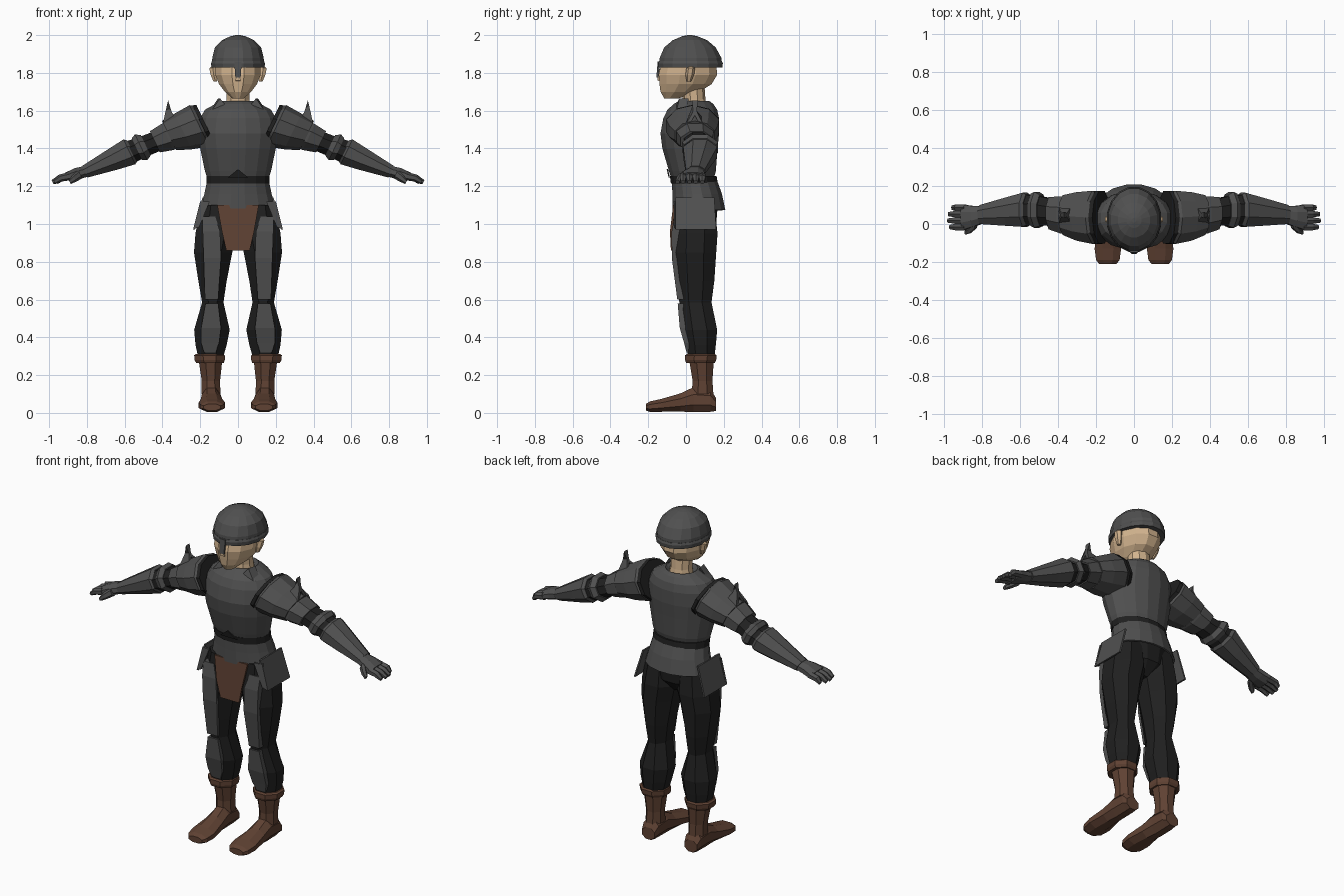
import bpy, bmesh, math
from mathutils import Vector


def material(name, rgb):
    m = bpy.data.materials.new(name)
    m.diffuse_color = (*rgb, 1)
    return m


STEEL = material("dark_steel", (0.08, 0.08, 0.08))
BLACK = material("black_cloth", (0.014, 0.014, 0.014))
LEATHER = material("brown_leather", (0.115, 0.054, 0.033))
SKIN = material("skin", (0.64, 0.45, 0.27))

X, Y, Z = Vector((1, 0, 0)), Vector((0, 1, 0)), Vector((0, 0, 1))
ARM_UP = Vector((0.43, 0, 0.9))   # across the sloping arm


def finish(bm, name, mat, mirror=False, thick=0):
    bmesh.ops.recalc_face_normals(bm, faces=bm.faces)
    mesh = bpy.data.meshes.new(name)
    bm.to_mesh(mesh)
    bm.free()
    mesh.materials.append(mat)
    ob = bpy.data.objects.new(name, mesh)
    bpy.context.collection.objects.link(ob)
    if thick:
        ob.modifiers.new("thickness", 'SOLIDIFY').thickness = thick
    if mirror:
        ob.modifiers.new("mirror", 'MIRROR').use_clip = False
    return ob


def loft(name, mat, rings, u, v, n=8, mirror=False, caps=True, thick=0):
    """Skin n-sided rings (centre, half size u, half size v)."""
    bm = bmesh.new()
    k = 1 / math.cos(math.pi / n)
    angles = [(i + 0.5) * math.tau / n for i in range(n)]
    loops = [[bm.verts.new(Vector(c) + u * (a * k * math.cos(t)) + v * (b * k * math.sin(t)))
              for t in angles] for c, a, b in rings]
    for lo, hi in zip(loops, loops[1:]):
        for i in range(n):
            j = (i + 1) % n
            bm.faces.new((lo[i], lo[j], hi[j], hi[i]))
    if caps:
        bm.faces.new(loops[0])
        bm.faces.new(loops[-1])
    return finish(bm, name, mat, mirror, thick)


def column(name, mat, rows, **kw):
    """Upright loft from rows of z, x0, x1, y0, y1."""
    return loft(name, mat, [(((x0 + x1) / 2, (y0 + y1) / 2, z), (x1 - x0) / 2, (y1 - y0) / 2)
                            for z, x0, x1, y0, y1 in rows], X, Y, **kw)


def body(name, mat, rows, n=16, **kw):
    """Centred column from rows of z, half width, y0, y1."""
    return column(name, mat, [(z, -w, w, y0, y1) for z, w, y0, y1 in rows], n=n, **kw)


def arm(name, mat, rows, n=8, **kw):
    """Loft along the arm from rows of x, y, z, half depth, half height."""
    return loft(name, mat, [((x, y, z), a, b) for x, y, z, a, b in rows],
                Y, ARM_UP, n=n, mirror=True, **kw)


def slab(name, mat, front, offset, mirror=False):
    """Plate made from an outline and a copy moved by an offset."""
    bm = bmesh.new()
    a = [bm.verts.new(p) for p in front]
    b = [bm.verts.new(Vector(p) + Vector(offset)) for p in front]
    bm.faces.new(a)
    bm.faces.new(b[::-1])
    for i in range(len(a)):
        j = (i + 1) % len(a)
        bm.faces.new((a[i], b[i], b[j], a[j]))
    return finish(bm, name, mat, mirror)


# Head, ears and neck
body("head", SKIN, [(1.665, .03, -.115, -.04), (1.70, .07, -.135, .07), (1.74, .10, -.14, .135),
                    (1.79, .12, -.145, .165), (1.85, .12, -.13, .16), (1.92, .10, -.09, .12)], n=12)
column("ears", SKIN, [(1.755, .11, .13, .005, .025), (1.79, .112, .145, .0, .04),
                      (1.825, .115, .152, .005, .045), (1.835, .115, .14, .015, .04)],
       n=6, mirror=True)
slab("nose", SKIN, [(-.014, -.135, 1.755), (.014, -.135, 1.755), (0, -.135, 1.82)], (0, -.017, .005))
body("neck", SKIN, [(1.60, .07, -.02, .11), (1.66, .06, -.015, .10), (1.73, .06, -.02, .095)], n=10)

# Helmet with rim, nose guard and centre ridge
body("helmet", STEEL, [(1.835, .138, -.142, .19), (1.88, .136, -.139, .187), (1.935, .122, -.115, .157),
                       (1.973, .085, -.07, .112), (1.994, .04, -.02, .06), (2.0, .012, .008, .032)])
body("helmet_rim", STEEL, [(1.828, .14, -.144, .192), (1.85, .143, -.147, .195), (1.862, .138, -.142, .19)])
slab("nose_guard", STEEL, [(-.02, -.15, 1.86), (.02, -.15, 1.86), (.014, -.157, 1.775),
                           (-.014, -.157, 1.775)], (0, .012, 0))

# Breastplate, collar points and belt
body("breastplate", STEEL, [(1.25, .165, -.08, .15), (1.28, .175, -.09, .158), (1.40, .20, -.125, .167),
                            (1.48, .212, -.135, .175), (1.56, .20, -.12, .175),
                            (1.605, .175, -.098, .165), (1.635, .12, -.065, .145),
                            (1.65, .09, -.04, .125), (1.625, .065, -.02, .11)])
slab("collar_points", STEEL, [(.05, -.062, 1.61), (.14, -.05, 1.60), (.095, -.035, 1.665)],
     (.01, .05, 0), mirror=True)
body("belt", BLACK, [(1.215, .168, -.08, .168), (1.255, .168, -.085, .162)])
slab("belt_peak", BLACK, [(-.055, -.085, 1.245), (.055, -.085, 1.245), (0, -.095, 1.29)], (0, -.007, 0))

# Armoured skirt, hip plates, pelvis and loincloth
body("skirt", STEEL, [(1.235, .162, -.075, .163), (1.16, .178, -.072, .19), (1.075, .20, -.07, .208)],
     caps=False, thick=.01)
slab("hip_plates", STEEL, [(.178, -.055, 1.14), (.178, .15, 1.14), (.228, .16, .97), (.228, -.055, .97)],
     (.01, 0, 0), mirror=True)
slab("hip_plate_fronts", STEEL, [(.15, -.065, 1.12), (.20, -.055, 1.12), (.238, -.055, .97),
                                 (.205, -.062, .985)], (0, .012, 0), mirror=True)
body("pelvis", BLACK, [(.93, .05, .0, .10), (1.0, .14, -.05, .16), (1.12, .175, -.06, .17)], n=12)
slab("loincloth", LEATHER, [(-.11, -.068, 1.10), (.11, -.068, 1.10), (.085, -.085, .96),
                            (.062, -.08, .86), (-.062, -.08, .86), (-.085, -.085, .96)], (0, .012, 0))

# Legs and their front plates
column("legs", BLACK, [(1.10, .02, .195, -.05, .15), (.95, .006, .225, -.065, .167),
                       (.85, .03, .233, -.065, .16), (.70, .06, .21, -.05, .15),
                       (.585, .077, .19, -.035, .135), (.44, .044, .232, -.02, .165),
                       (.36, .06, .225, .0, .158), (.29, .08, .21, .012, .15)], mirror=True)
column("thigh_plates", STEEL, [(1.04, .12, .19, -.06, .0), (.96, .095, .187, -.076, -.01),
                               (.82, .09, .182, -.075, -.01), (.60, .105, .175, -.046, .0)],
       n=4, mirror=True)
column("shin_plates", STEEL, [(.58, .105, .172, -.044, .0), (.45, .09, .195, -.033, .02),
                              (.37, .10, .195, -.01, .03), (.32, .12, .18, .003, .04)],
       n=4, mirror=True)

# Boots
column("boot_cuffs", LEATHER, [(.265, .075, .222, .0, .152), (.28, .07, .23, -.005, .16),
                               (.305, .07, .232, -.005, .162), (.312, .08, .222, .005, .152)], mirror=True)
column("boot_shafts", LEATHER, [(.10, .093, .192, .03, .145), (.17, .095, .192, .035, .14),
                                (.29, .082, .21, .015, .148)], mirror=True)
loft("boot_feet", LEATHER, [((.142, .158, .045), .042, .035), ((.142, .13, .066), .05, .06),
                            ((.142, .04, .07), .05, .066), ((.14, -.03, .055), .056, .048),
                            ((.138, -.13, .04), .07, .034), ((.138, -.19, .033), .062, .028),
                            ((.138, -.212, .03), .045, .018)], X, Z, mirror=True)

# Shoulders and upper arms
arm("shoulder_seams", BLACK, [(.17, .035, 1.525, .138, .112), (.19, .035, 1.52, .14, .114)], n=10)
arm("pauldrons", STEEL, [(.185, .035, 1.525, .12, .108), (.205, .035, 1.52, .14, .115),
                         (.29, .04, 1.49, .128, .10), (.365, .047, 1.468, .105, .082)], n=10)
arm("upper_arms", STEEL, [(.33, .045, 1.478, .10, .075), (.375, .048, 1.46, .098, .076),
                          (.44, .057, 1.435, .085, .062)])
slab("shoulder_spikes", STEEL, [(.325, -.01, 1.55), (.40, -.005, 1.52), (.385, .035, 1.59),
                                (.37, .045, 1.655), (.352, .035, 1.595)], (0, .02, 0), mirror=True)
slab("shoulder_spike_backs", STEEL, [(.325, .10, 1.55), (.40, .095, 1.52), (.385, .06, 1.59),
                                     (.37, .05, 1.655), (.352, .06, 1.595)], (0, -.02, 0), mirror=True)

# Elbows and forearms
arm("elbow_sleeves", BLACK, [(.42, .06, 1.442, .07, .054), (.50, .07, 1.41, .078, .056),
                             (.585, .073, 1.375, .082, .062)])
arm("elbow_guards", STEEL, [(.488, .072, 1.416, .082, .06), (.513, .075, 1.406, .095, .076),
                            (.535, .074, 1.396, .085, .064)])
arm("bracers", STEEL, [(.56, .075, 1.387, .08, .062), (.575, .075, 1.382, .09, .073),
                       (.66, .066, 1.343, .076, .06), (.81, .05, 1.277, .05, .034)])

# Gloved hands
arm("palms", STEEL, [(.80, .048, 1.28, .045, .03), (.85, .04, 1.267, .055, .032),
                     (.905, .035, 1.25, .068, .024)])
for i, (name, reach) in enumerate((("index", .972), ("middle", .982), ("ring", .978), ("little", .96))):
    y = -.016 + i * .034
    arm(name + "_fingers", STEEL, [(.89, y, 1.253, .017, .02), (.94, y, 1.243, .017, .017),
                                   (reach, y, 1.222, .011, .01)], n=6)
arm("thumbs", STEEL, [(.835, .0, 1.265, .022, .022), (.865, -.03, 1.243, .018, .018),
                      (.89, -.045, 1.222, .011, .01)], n=6)
